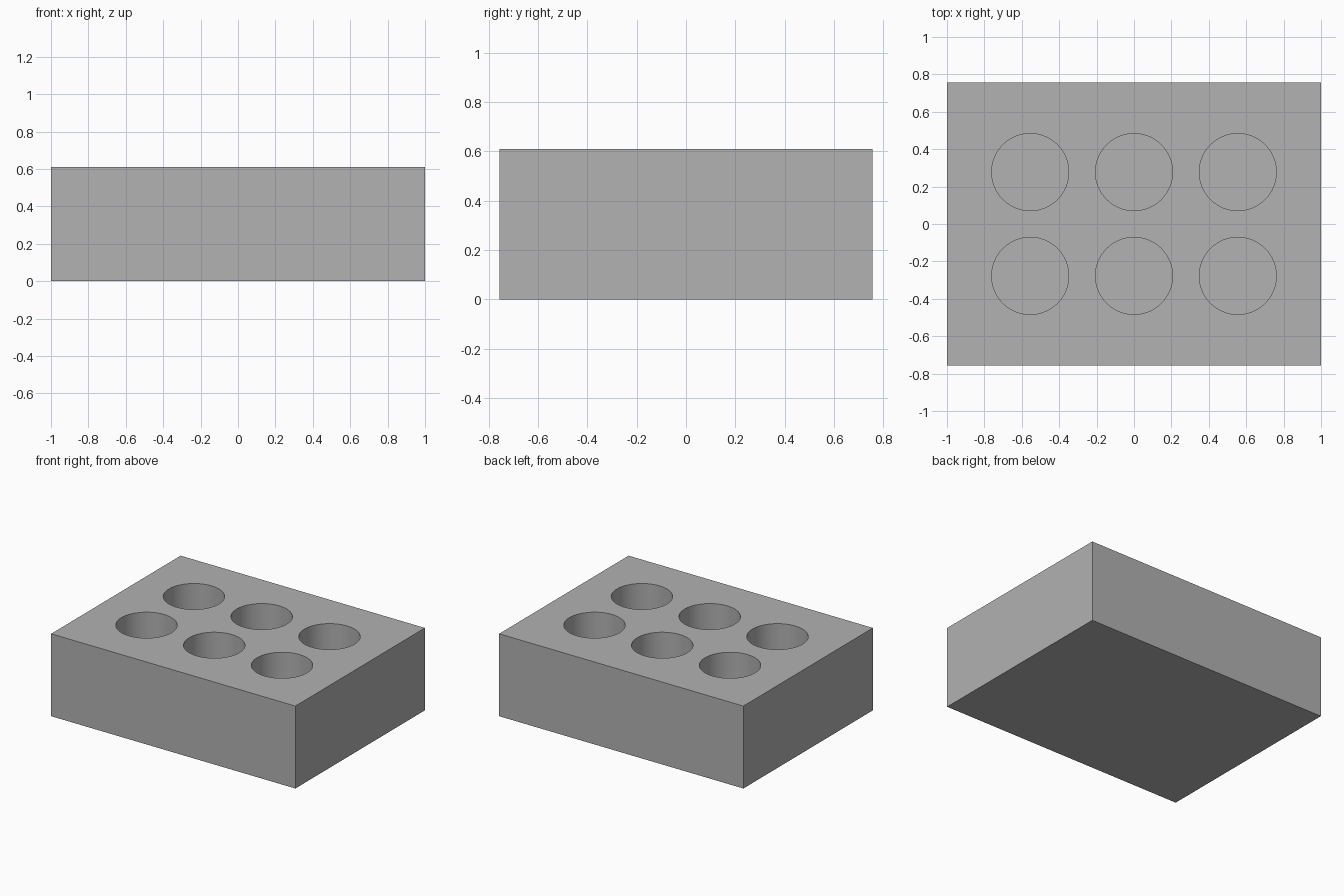
import bpy
import bmesh
from mathutils import Matrix

cube = bpy.data.objects.get("Cube")
if cube:
    bpy.data.objects.remove(cube, do_unlink=True)

WIDTH, DEPTH, HEIGHT = 2.0, 1.514, 0.61
HOLE_RADIUS, HOLE_DEPTH = 0.206, 0.5
PITCH = 0.555

# One plain grey
grey = bpy.data.materials.new("plain grey")
color = (0.445, 0.445, 0.445, 1.0)
grey.diffuse_color = color
grey.use_nodes = True
grey.node_tree.nodes["Principled BSDF"].inputs["Base Color"].default_value = color


def make_object(name, bm):
    mesh = bpy.data.meshes.new(name)
    bm.to_mesh(mesh)
    bm.free()
    mesh.materials.append(grey)
    obj = bpy.data.objects.new(name, mesh)
    bpy.context.collection.objects.link(obj)
    return obj


# Solid block
bm = bmesh.new()
bmesh.ops.create_cube(bm, size=1, matrix=Matrix.Translation((0, 0, HEIGHT / 2))
                      @ Matrix.Diagonal((WIDTH, DEPTH, HEIGHT, 1)))
block = make_object("holder_block", bm)

# Cutter: three by two grid of cylinders, reaching above the top face
bm = bmesh.new()
length = HOLE_DEPTH + 0.1
center_z = HEIGHT - HOLE_DEPTH + length / 2
for column in (-1, 0, 1):
    for row in (-0.5, 0.5):
        bmesh.ops.create_cone(
            bm, cap_ends=True, segments=64, radius1=HOLE_RADIUS,
            radius2=HOLE_RADIUS, depth=length,
            matrix=Matrix.Translation((column * PITCH, row * PITCH, center_z)))
cutter = make_object("hole_cutter", bm)
cutter.hide_render = True

# Sink the round wells into the block
cut = block.modifiers.new("wells", "BOOLEAN")
cut.operation = "DIFFERENCE"
cut.solver = "EXACT"
cut.object = cutter
bpy.ops.object.select_all(action="DESELECT")
block.select_set(True)
bpy.context.view_layer.objects.active = block
bpy.ops.object.modifier_apply(modifier=cut.name)
bpy.data.objects.remove(cutter, do_unlink=True)

# Smooth well walls, sharp rims and box edges
bpy.ops.object.shade_smooth_by_angle(angle=0.5)
